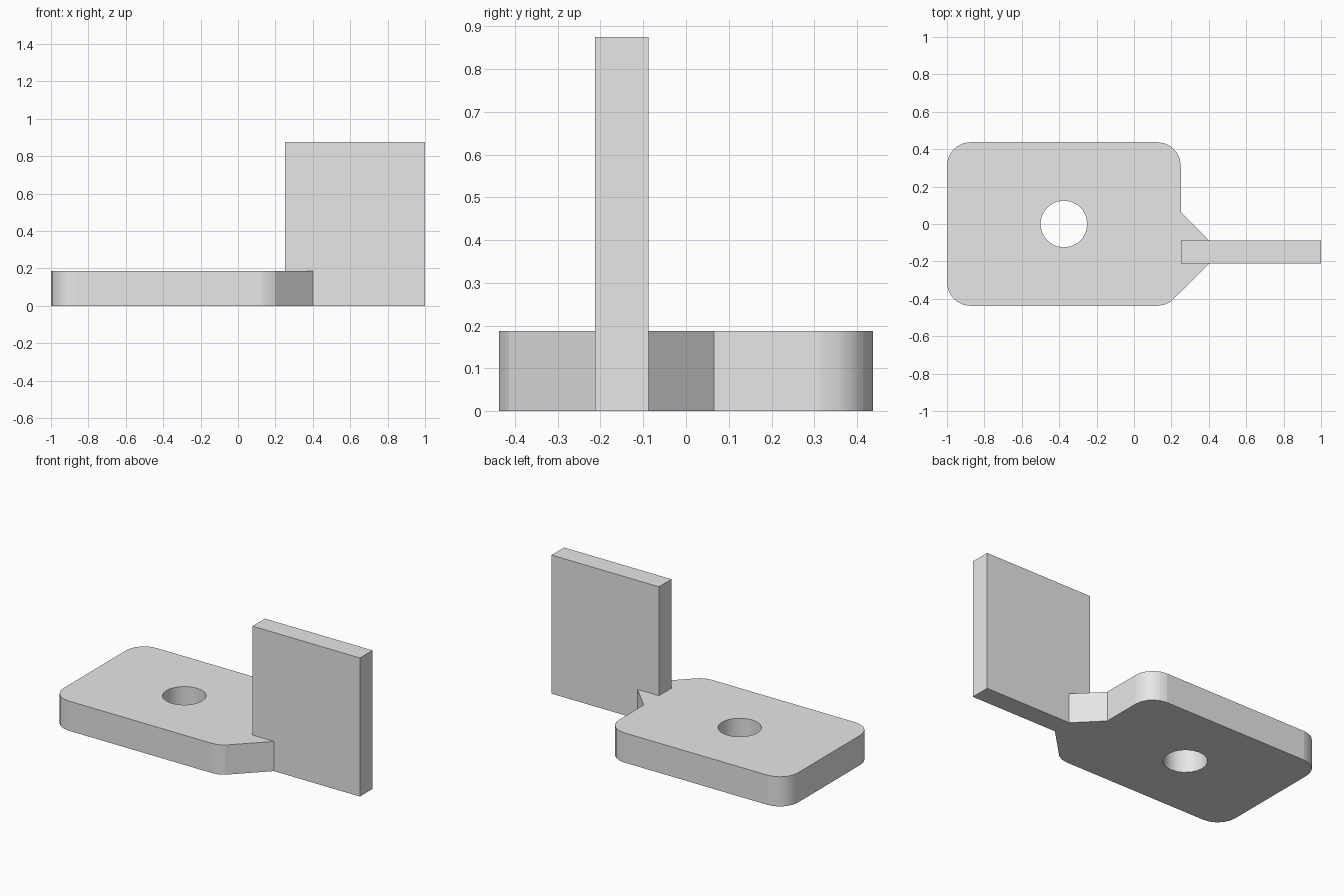
import bpy
import bmesh
from math import cos, sin, radians
from mathutils import Vector

cube = bpy.data.objects.get("Cube")
if cube:
    bpy.data.objects.remove(cube, do_unlink=True)

THICK = 0.1875       # base plate height
RADIUS = 0.125       # corner and hole radius
STEP = 18            # degrees per arc segment
HALF = 0.4375        # half depth of the base plate

grey = bpy.data.materials.new("plain grey")
grey.use_nodes = True
grey.diffuse_color = (0.8, 0.8, 0.8, 1)
grey.node_tree.nodes["Principled BSDF"].inputs["Base Color"].default_value = (0.8, 0.8, 0.8, 1)


def arc(cx, cy, start, end):
    """Points of a circular arc, both ends included."""
    return [(cx + RADIUS * cos(radians(a)), cy + RADIUS * sin(radians(a)))
            for a in range(start, end + 1, STEP)]


def extrude_loops(name, loops, to_3d, offset):
    """Fill closed loops (later ones are holes) and extrude them into a solid."""
    bm = bmesh.new()
    edges = []
    for loop in loops:
        verts = [bm.verts.new(to_3d(*p)) for p in loop]
        edges += [bm.edges.new((v, verts[i - 1])) for i, v in enumerate(verts)]
    bmesh.ops.triangle_fill(bm, edges=edges, use_beauty=True)
    result = bmesh.ops.extrude_face_region(bm, geom=bm.faces[:], use_keep_orig=True)
    moved = [g for g in result["geom"] if isinstance(g, bmesh.types.BMVert)]
    bmesh.ops.translate(bm, verts=moved, vec=Vector(offset))
    bmesh.ops.recalc_face_normals(bm, faces=bm.faces[:])
    # Wide flat walls stay crisp where they meet the rounded corners
    for e in bm.edges:
        upright = abs(e.verts[0].co.z - e.verts[1].co.z) > 0.1
        if upright and any(f.calc_area() > 0.01 for f in e.link_faces):
            e.smooth = False
    mesh = bpy.data.meshes.new(name)
    bm.to_mesh(mesh)
    bm.free()
    mesh.materials.append(grey)
    obj = bpy.data.objects.new(name, mesh)
    bpy.context.collection.objects.link(obj)
    bpy.ops.object.select_all(action='DESELECT')
    obj.select_set(True)
    bpy.context.view_layer.objects.active = obj
    bpy.ops.object.shade_smooth_by_angle(angle=radians(30))
    return obj


# Base plate: rounded rectangle with a tapered neck and a round hole
left, right, cy = -1 + RADIUS, 0.25 - RADIUS, HALF - RADIUS
neck = [(0.4, -0.2125), (0.4, -0.0875), (0.25, 0.065)]
outline = (arc(right, cy, 0, 90) + arc(left, cy, 90, 180)
           + arc(left, -cy, 180, 270) + arc(right, -cy, 270, 306) + neck)
hole = arc(-0.375, 0, 0, 360 - STEP)
extrude_loops("base_plate", [outline, hole],
              lambda x, y: (x, y, 0), (0, 0, THICK))

# Upright blade: rests on the neck and drops to the ground beyond it
blade = [(0.25, THICK), (0.4, THICK), (0.4, 0), (1, 0), (1, 0.875), (0.25, 0.875)]
extrude_loops("upright_blade", [blade],
              lambda x, z: (x, -0.2125, z), (0, 0.125, 0))
